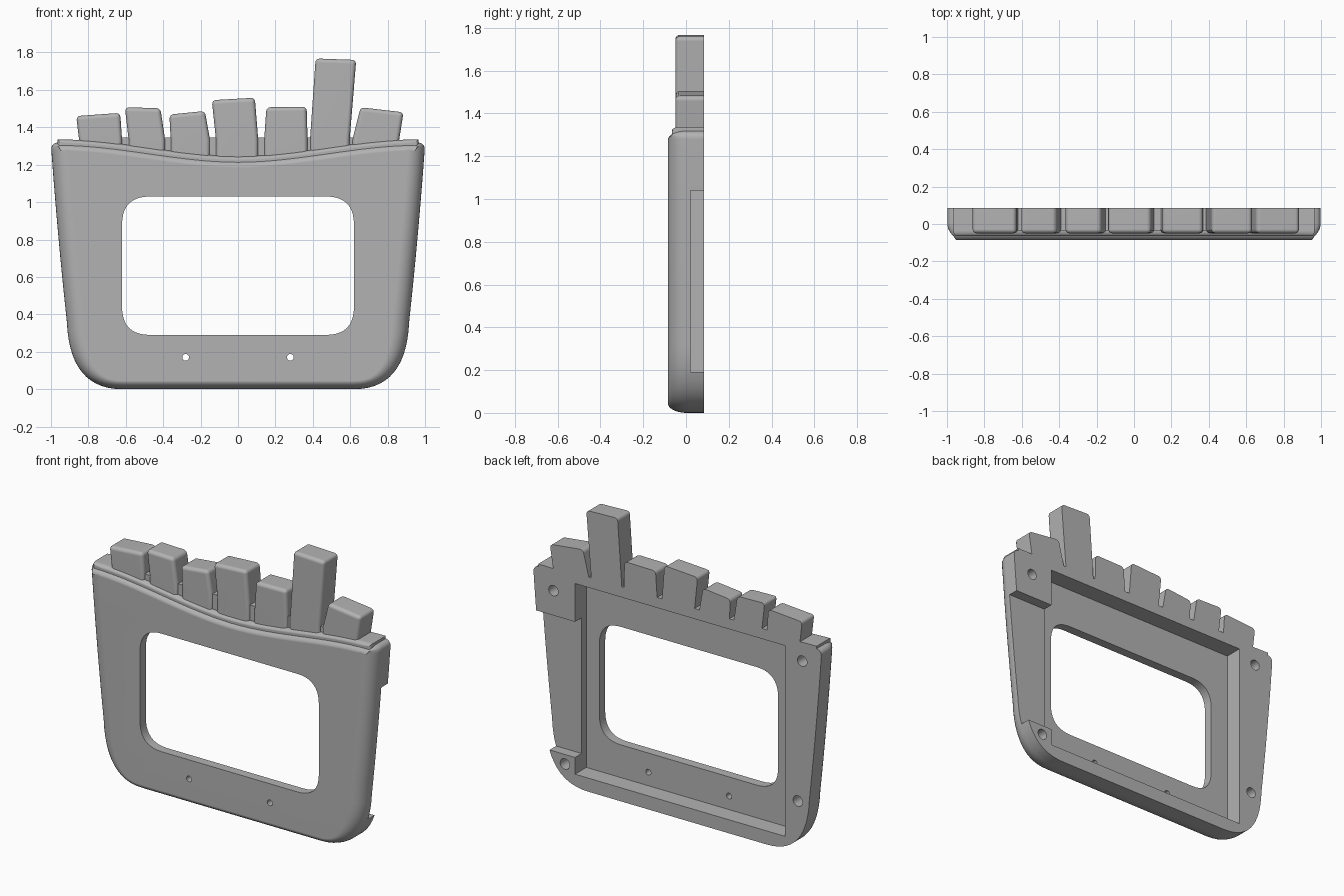
import bpy, bmesh, math
from mathutils import Vector

cube = bpy.data.objects.get("Cube")
if cube:
    bpy.data.objects.remove(cube)

grey = bpy.data.materials.new("plain grey")
grey.use_nodes = True
grey.diffuse_color = (0.45, 0.45, 0.45, 1)
grey.node_tree.nodes["Principled BSDF"].inputs["Base Color"].default_value = grey.diffuse_color

BACK = 0.085     # flat rear plane
EXTRA = 0.12     # parts run past the rear plane and are trimmed flush


def prism(name, outline, front, back, round_x=0, round_z=0, depth=0, steps=8):
    """Extrude a counter-clockwise (x, z) outline along y, with a rounded front edge."""
    n = len(outline)
    pts = [Vector(p) for p in outline]
    normals = []
    for i in range(n):
        a = (pts[i] - pts[i - 1]).normalized()
        b = (pts[(i + 1) % n] - pts[i]).normalized()
        t = (a + b).normalized()
        normals.append(Vector((t.y, -t.x)))
    rings = [(back, 0)]
    if depth:
        for k in range(steps + 1):
            ang = math.pi / 2 * k / steps
            rings.append((front + depth * (1 - math.sin(ang)), 1 - math.cos(ang)))
    else:
        rings.append((front, 0))
    bm = bmesh.new()
    loops = []
    for y, inset in rings:
        loops.append([bm.verts.new((p.x - m.x * round_x * inset, y, p.y - m.y * round_z * inset))
                      for p, m in zip(pts, normals)])
    for lo, hi in zip(loops, loops[1:]):
        for i in range(n):
            j = (i + 1) % n
            bm.faces.new((lo[i], lo[j], hi[j], hi[i]))
    bm.faces.new(loops[0])
    bm.faces.new(loops[-1])
    bmesh.ops.recalc_face_normals(bm, faces=bm.faces)
    mesh = bpy.data.meshes.new(name)
    bm.to_mesh(mesh)
    bm.free()
    obj = bpy.data.objects.new(name, mesh)
    bpy.context.collection.objects.link(obj)
    mesh.materials.append(grey)
    return obj


def box(name, x0, x1, z0, z1, front, back):
    return prism(name, [(x0, z0), (x1, z0), (x1, z1), (x0, z1)], front, back)


def disc(name, x, z, r, front, back, sides=24):
    ring = [(x + r * math.cos(2 * math.pi * i / sides), z + r * math.sin(2 * math.pi * i / sides))
            for i in range(sides)]
    return prism(name, ring, front, back)


def bezier(a, c, b, steps):
    a, c, b = Vector(a), Vector(c), Vector(b)
    return [a * (1 - t) ** 2 + c * 2 * t * (1 - t) + b * t * t
            for t in (i / steps for i in range(steps + 1))]


def scoop(x):
    """Height of the dipped top edge."""
    t = min(abs(x) / 0.95, 1)
    return 1.23 + 0.09 * t * t * (3 - 2 * t)


def apply(obj, mod):
    bpy.ops.object.select_all(action="DESELECT")
    bpy.context.view_layer.objects.active = obj
    obj.select_set(True)
    bpy.ops.object.modifier_apply(modifier=mod.name)


def combine(obj, other, operation):
    mod = obj.modifiers.new("combine", "BOOLEAN")
    mod.operation, mod.solver, mod.object = operation, "EXACT", other
    apply(obj, mod)
    bpy.data.objects.remove(other)


# Frame body: tapered sides, round lower corners, dipped top
right = bezier((0.62, 0), (0.90, 0), (0.915, 0.36), 14)
right += bezier((0.915, 0.36), (0.965, 0.82), (0.998, 1.28), 10)[1:]
right += bezier((0.998, 1.28), (1.0, 1.32), (0.95, scoop(0.95)), 5)[1:]
right += [Vector((x, scoop(x))) for x in (0.95 * (1 - i / 16) for i in range(1, 17))]
left = [Vector((-p.x, p.y)) for p in reversed(right[:-1])]
frame = prism("frame", right + left, -0.085, EXTRA, 0.09, 0.045, 0.09)

# Raised rim just behind the top edge
xs = [0.965 - 1.93 * i / 32 for i in range(33)]
rim = [(-0.965, 1.15), (0.965, 1.15)] + [(x, scoop(x) + 0.015) for x in xs]
combine(frame, prism("rim", rim, -0.065, EXTRA, 0.02, 0.02, 0.03), "UNION")

# Row of uneven upright blocks: bottom left/right x, then top left and top right points
blocks = [
    (-0.850, -0.620, (-0.865, 1.460), (-0.630, 1.477)),
    (-0.585, -0.390, (-0.605, 1.507), (-0.415, 1.502)),
    (-0.360, -0.150, (-0.367, 1.468), (-0.177, 1.487)),
    (-0.118, 0.108, (-0.140, 1.545), (0.090, 1.558)),
    (0.140, 0.372, (0.152, 1.507), (0.367, 1.510)),
    (0.385, 0.597, (0.415, 1.768), (0.632, 1.760)),
    (0.612, 0.862, (0.655, 1.507), (0.885, 1.480)),
]
base = box("block_base", -0.84, 0.85, 1.17, 1.345, -0.035, EXTRA - 0.01)
for x0, x1, top_l, top_r in blocks:
    # Carry the sides straight down into the base
    block = prism("block", [(x0, 1.18), (x1, 1.18), (x1, 1.335), top_r, top_l, (x0, 1.335)],
                  -0.05, EXTRA + 0.03)
    mod = block.modifiers.new("soften", "BEVEL")
    mod.width, mod.segments, mod.angle_limit = 0.022, 4, math.radians(40)
    apply(block, mod)
    combine(base, block, "UNION")
combine(frame, base, "UNION")

# Flush rear plane
combine(frame, box("rear_trim", -2, 2, -1, 3, BACK, 0.5), "DIFFERENCE")

# Rear recess, and the side slot opening out of it
combine(frame, box("recess", -0.745, 0.71, 0.085, 1.28, -0.027, 0.3), "DIFFERENCE")
combine(frame, box("side_slot", 0.6, 1.3, 0.19, 1.04, 0.02, 0.3), "DIFFERENCE")

# Window with rounded corners
window = []
for sx, sz in ((1, -1), (1, 1), (-1, 1), (-1, -1)):
    cx, cz = sx * 0.62, 0.66 + sz * 0.37
    ends = [(cx - sx * 0.15, cz), (cx, cz - sz * 0.15)]
    if sx * sz > 0:
        ends.reverse()
    window += bezier(ends[0], (cx, cz), ends[1], 10)
combine(frame, prism("window", window, -0.3, 0.3), "DIFFERENCE")

# Two small through holes and four blind fixing holes
for x in (-0.28, 0.28):
    combine(frame, disc("pin_hole", x, 0.17, 0.018, -0.3, 0.3), "DIFFERENCE")
for x, z in ((0.86, 1.195), (-0.865, 1.215), (0.78, 0.13), (-0.835, 0.33)):
    combine(frame, disc("fixing_hole", x, z, 0.033, 0.0, 0.3), "DIFFERENCE")

# Smooth shading with crisp edges
bpy.ops.object.select_all(action="DESELECT")
frame.select_set(True)
bpy.context.view_layer.objects.active = frame
bpy.ops.object.shade_smooth_by_angle(angle=math.radians(32))
weighted = frame.modifiers.new("even_normals", "WEIGHTED_NORMAL")
weighted.keep_sharp = True
